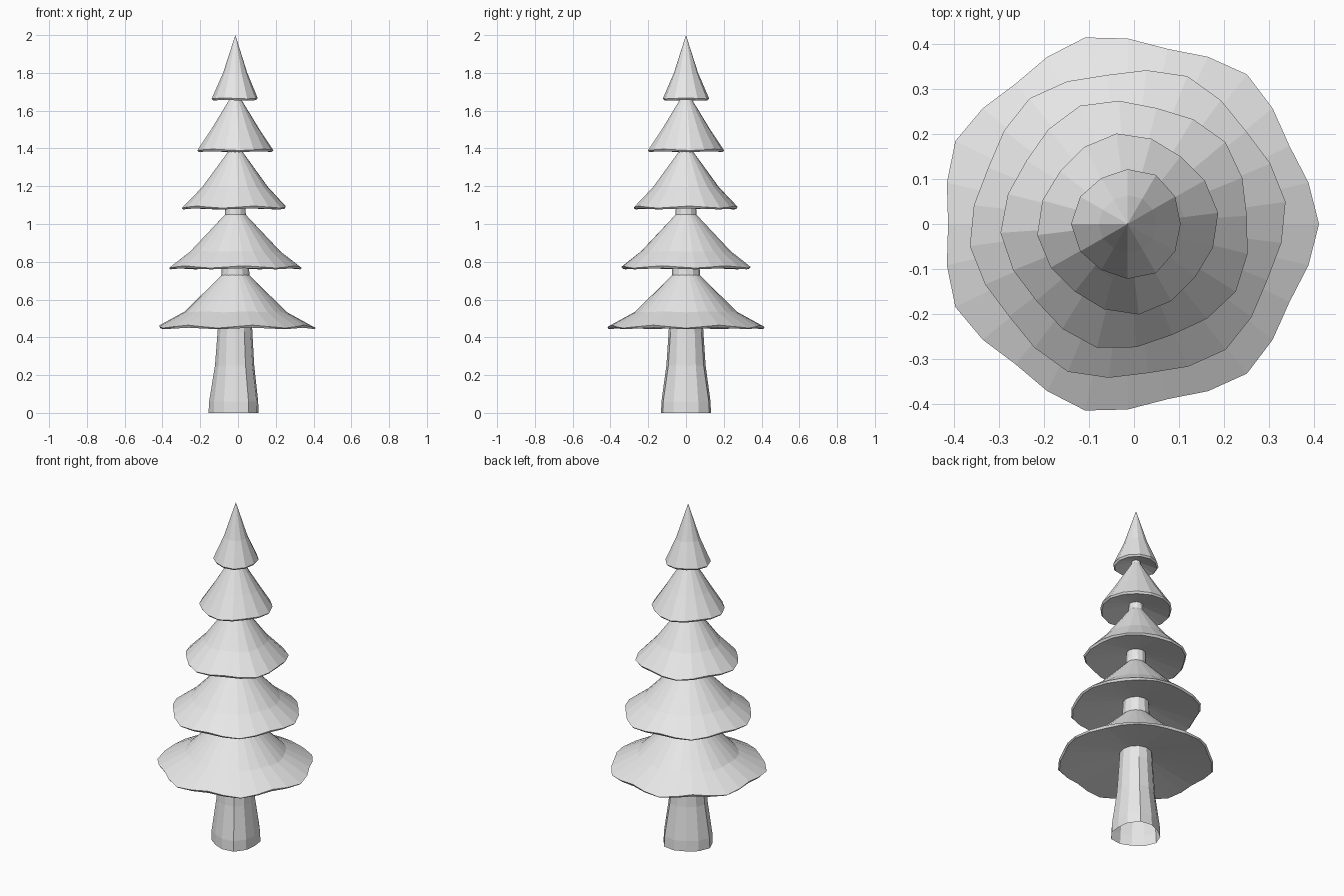
import bpy
import bmesh
from math import cos, sin, pi, radians

CENTRE_X = -0.014

cube = bpy.data.objects.get("Cube")
if cube:
    bpy.data.objects.remove(cube)

grey = bpy.data.materials.new("light grey")
grey.use_nodes = True
grey.diffuse_color = (0.8, 0.8, 0.8, 1)
grey.node_tree.nodes["Principled BSDF"].inputs["Base Color"].default_value = (0.8, 0.8, 0.8, 1)


def lobed_loft(name, rings, sides, lobes, phase):
    """Skin rings of (radius, height, radial wave, droop); a zero radius is a tip."""
    bm = bmesh.new()
    loops = []
    for radius, z, wave, droop in rings:
        loop = []
        for i in range(1 if radius == 0 else sides):
            a = 2 * pi * i / sides
            w = cos(lobes * a)
            r = radius + wave * w if radius else 0
            a += radians(phase)
            loop.append(bm.verts.new((CENTRE_X + r * cos(a), r * sin(a), z - droop * w)))
        loops.append(loop)
    for upper, lower in zip(loops, loops[1:]):
        for i in range(sides):
            j = (i + 1) % sides
            if len(upper) == 1:
                bm.faces.new((upper[0], lower[i], lower[j]))
            else:
                bm.faces.new((upper[i], lower[i], lower[j], upper[j]))
    mesh = bpy.data.meshes.new(name)
    bm.to_mesh(mesh)
    bm.free()
    mesh.materials.append(grey)
    obj = bpy.data.objects.new(name, mesh)
    bpy.context.collection.objects.link(obj)
    return obj


# Trunk: flared, slightly three-lobed foot, tapering up through every tier, open below
lobed_loft("trunk", [
    (0.022, 1.72, 0, 0), (0.040, 1.39, 0, 0), (0.055, 1.06, 0, 0),
    (0.074, 0.74, 0, 0), (0.092, 0.43, 0.002, 0), (0.104, 0.25, 0.004, 0),
    (0.130, 0.06, 0.009, 0), (0.132, 0, 0.010, 0),
], 12, 3, 180)

# Branch tiers: top radius, top z, middle radius, middle z, rim radius, rim z,
# wave, underside radius, underside z, lobes, phase
tiers = {
    "lowest_branches": (0.073, 0.73, 0.270, 0.535, 0.413, 0.457, 0.013, 0.08, 0.50, 7, 0),
    "lower_branches": (0.055, 1.05, 0.240, 0.855, 0.345, 0.773, 0.010, 0.06, 0.815, 6, 8),
    "middle_branches": (0.040, 1.38, 0.175, 1.195, 0.275, 1.090, 0.009, 0.045, 1.12, 5, 184),
    "upper_branches": (0.025, 1.67, 0.125, 1.505, 0.197, 1.393, 0.006, 0.03, 1.42, 4, 7),
    "top_branches": (0, 2.0, 0.064, 1.80, 0.122, 1.665, 0.004, 0.02, 1.685, 3, 180),
}
for name, (r0, z0, r1, z1, r2, z2, wave, ru, zu, lobes, phase) in tiers.items():
    lobed_loft(name, [
        (r0, z0, 0, 0),
        (r1, z1, wave * 0.3, wave * 0.2),
        (r2, z2, wave, wave * 0.6),            # outer rim
        (r2 - 0.008, z2 - 0.010, wave, wave * 0.3),  # thin lip
        (ru, zu, 0, 0),                        # hollow underside
    ], lobes * 4, lobes, phase)
